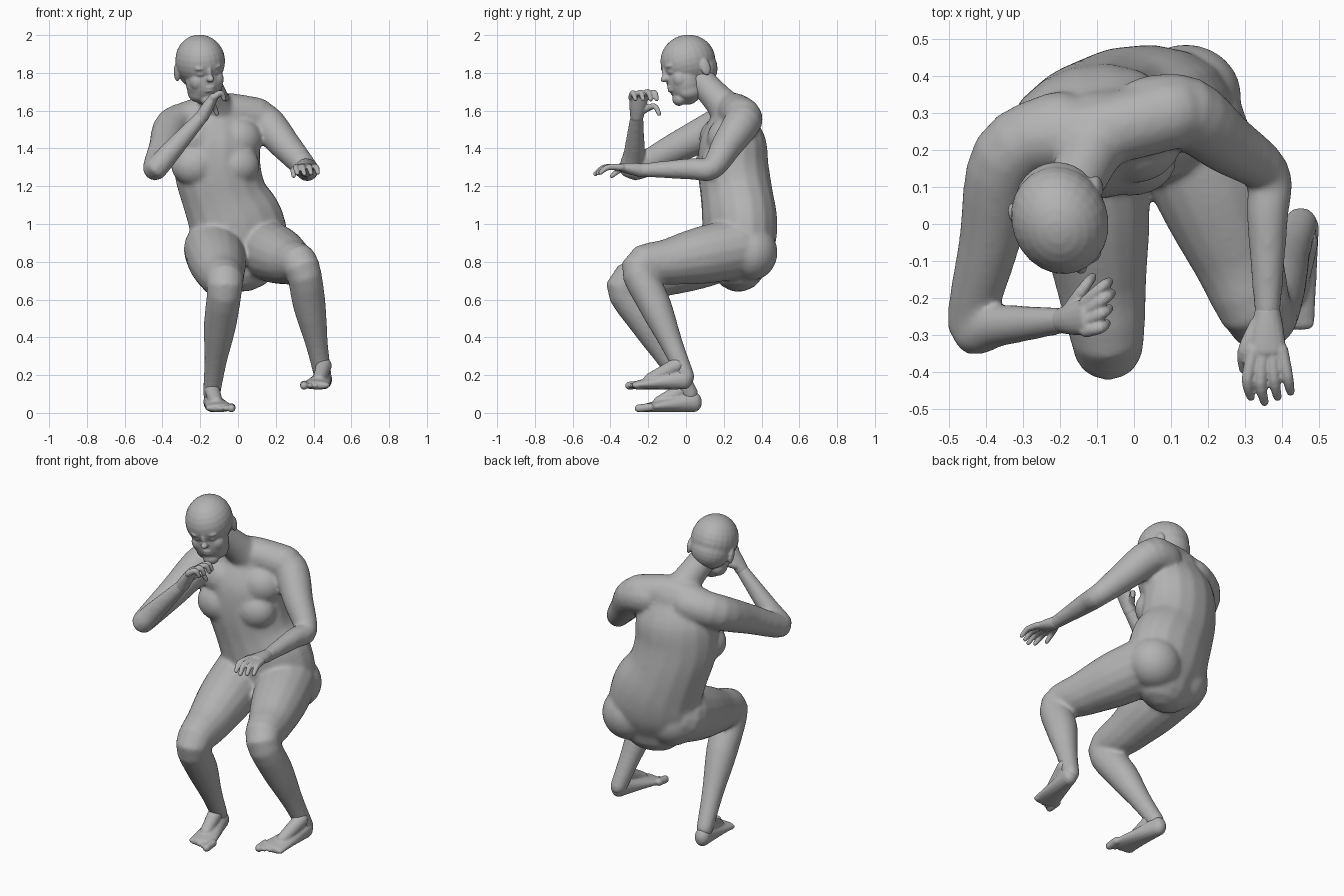
import bpy, bmesh
from math import sin, cos, pi, radians
from mathutils import Matrix, Vector

cube = bpy.data.objects.get("Cube")
if cube:
    bpy.data.objects.remove(cube, do_unlink=True)

grey = bpy.data.materials.new("matte grey")
grey.use_nodes = True
colour = (0.45, 0.45, 0.45, 1)
grey.diffuse_color = colour
grey.node_tree.nodes["Principled BSDF"].inputs["Base Color"].default_value = colour


def blend(before, start, end, after, t):
    """Smooth curve from start to end, for points and for widths."""
    leave, arrive = (end - before) / 2, (after - start) / 2
    ease = t * t * (3 - 2 * t)
    return (start + (end - start) * ease + leave * (t * (1 - t) ** 2)
            - arrive * (t * t * (1 - t)))


def tube(bm, rings, side, sides=16, steps=4):
    """Round-ended tube through rings of (centre, half width, half depth)."""
    rings = [(Vector(centre), width, depth) for centre, width, depth in rings]
    last = len(rings) - 1
    path = []
    for i in range(last):
        around = (rings[max(i - 1, 0)], rings[i], rings[i + 1], rings[min(i + 2, last)])
        for k in range(steps):
            path.append([blend(*values, k / steps) for values in zip(*around)])
    path.append(rings[last])
    end = len(path) - 1
    sections = []
    for i, (centre, width, depth) in enumerate(path):
        along = path[min(i + 1, end)][0] - path[max(i - 1, 0)][0]
        sections.append((centre, along.normalized(), width, depth))

    def cap(section, sign):
        centre, along, width, depth = section
        angles = [k * pi / 7 for k in (1, 2, 3)]
        return [(centre + along * (sign * min(width, depth) * sin(a)), along,
                 width * cos(a), depth * cos(a)) for a in angles]

    sections = cap(sections[0], -1)[::-1] + sections + cap(sections[-1], 1)
    turns = [2 * pi * k / sides for k in range(sides)]
    loops = []
    for centre, along, width, depth in sections:
        u = Vector(side)
        u = (u - along * u.dot(along)).normalized()
        v = along.cross(u)
        loops.append([bm.verts.new(centre + u * (width * cos(a)) + v * (depth * sin(a)))
                      for a in turns])
    for low, high in zip(loops, loops[1:]):
        for k in range(sides):
            n = (k + 1) % sides
            bm.faces.new((low[k], low[n], high[n], high[k]))
    bm.faces.new(loops[0][::-1])
    bm.faces.new(loops[-1])


def limb(bm, joints, stations, side):
    """Tube along joints; a station is a place (joint number plus fraction) and a radius."""
    joints = [Vector(joint) for joint in joints]
    rings = []
    for place, radius in stations:
        i = min(int(place), len(joints) - 2)
        rings.append((joints[i].lerp(joints[i + 1], place - i), radius, radius))
    tube(bm, rings, side)


def ball(bm, centre, radii, frame=Matrix()):
    matrix = frame @ Matrix.Translation(centre) @ Matrix.Diagonal((*radii, 1))
    bmesh.ops.create_uvsphere(bm, u_segments=24, v_segments=14, radius=1, matrix=matrix)


def finish(bm, name, voxel, smoothing):
    """Fuse the overlapping forms into one smooth skin."""
    bmesh.ops.recalc_face_normals(bm, faces=bm.faces)
    mesh = bpy.data.meshes.new(name)
    bm.to_mesh(mesh)
    bm.free()
    mesh.materials.append(grey)
    obj = bpy.data.objects.new(name, mesh)
    bpy.context.collection.objects.link(obj)
    fuse = obj.modifiers.new("fuse", 'REMESH')
    fuse.mode = 'VOXEL'
    fuse.voxel_size = voxel
    fuse.use_smooth_shade = True
    soften = obj.modifiers.new("soften", 'SMOOTH')
    soften.factor = 0.5
    soften.iterations = smoothing


# torso, from seat to shoulders
body = bmesh.new()
tube(body, [((.02, .28, .78), .19, .14), ((.01, .285, .88), .26, .18),
            ((-.01, .285, 1), .26, .195), ((-.07, .27, 1.14), .23, .19),
            ((-.11, .25, 1.3), .235, .185), ((-.11, .25, 1.45), .23, .17),
            ((-.1, .25, 1.57), .18, .11)], side=(1, .25, 0))
# neck
limb(body, [(-.1, .25, 1.57), (-.13, .17, 1.66), (-.18, .06, 1.78)],
     [(0, .11), (1, .083), (2, .075)], side=(1, 0, 0))
# shoulder yoke
limb(body, [(-.27, .23, 1.55), (-.09, .25, 1.6), (.1, .3, 1.57)],
     [(0, .1), (1, .095), (2, .1)], side=(0, 0, 1))
# chest and seat fullness
for s in (-1, 1):
    ball(body, (s * .11 - .12, .16 + s * .015, 1.31), (.125, .1, .11))
    ball(body, (s * .11 - .11, .21 + s * .02, 1.45), (.13, .12, .12))
    ball(body, (s * .12 + .02, .31 + s * .035, .85), (.15, .14, .15))

# arms
left_wrist, right_wrist = (.36, -.24, 1.285), (-.19, -.26, 1.57)
arm = [(0, .1), (1, .1), (1.5, .083), (2, .063), (2.3, .057), (3, .036)]
limb(body, [(.04, .3, 1.56), (.14, .3, 1.54), (.36, .135, 1.295), left_wrist],
     arm, side=(0, 0, 1))
limb(body, [(-.2, .26, 1.56), (-.34, .18, 1.52), (-.44, -.28, 1.29), right_wrist],
     arm, side=(1, 0, -1))

# legs
leg = [(0, .16), (.35, .153), (.7, .123), (1, .095), (1.35, .087), (1.7, .06), (2, .047)]
limb(body, [(.14, .27, .87), (.34, -.25, .77), (.45, 0, .19)], leg, side=(1, 0, 0))
limb(body, [(-.13, .23, .87), (-.07, -.33, .67), (-.14, .02, .1)], leg, side=(1, 0, 0))
finish(body, "body", .01, 14)

# head, shaped in its own tilted frame
pose = (Matrix.Translation((-.2, .01, 1.865)) @ Matrix.Rotation(radians(20), 4, 'Z')
        @ Matrix.Rotation(radians(12), 4, 'X') @ Matrix.Rotation(radians(-8), 4, 'Y'))
head = bmesh.new()
ball(head, (0, 0, 0), (.13, .148, .137), pose)         # skull
ball(head, (0, .04, -.05), (.112, .108, .11), pose)    # back of skull
ball(head, (0, -.045, -.1), (.1, .095, .13), pose)     # face
ball(head, (0, -.1, -.19), (.045, .035, .035), pose)   # chin
ball(head, (0, -.14, -.04), (.013, .018, .04), pose)   # nose bridge
ball(head, (0, -.148, -.068), (.02, .027, .018), pose) # nose tip
for s in (-1, 1):
    ball(head, (0, -.13, s * .009 - .125), (.03, .018, .01), pose)     # lip
    ball(head, (s * .04, -.12, -.01), (.036, .024, .013), pose)        # brow
    ball(head, (s * .04, -.116, -.042), (.023, .02, .013), pose)       # eye
    ball(head, (s * .052, -.085, -.09), (.042, .042, .05), pose)       # cheek
    ball(head, (s * .045, -.04, -.16), (.045, .07, .05), pose)         # jaw
    ball(head, (s * .12, .045, -.06), (.014, .028, .048), pose)        # ear
finish(head, "head", .006, 5)


def hand(name, wrist, knuckles, across, reach, curl):
    """Palm, four fanned fingers and a thumb; across points to the little finger."""
    bm = bmesh.new()
    wrist, knuckles, across, reach, curl = map(Vector, (wrist, knuckles, across, reach, curl))
    tube(bm, [(wrist, .036, .036), (wrist.lerp(knuckles, .5), .045, .032),
              (knuckles, .05, .024)], across)
    digits = []
    for i in range(4):
        fan = i - 1.5
        length = 1 - .1 * abs(i - 1)
        base = knuckles + across * (.025 * fan)
        middle = base + reach * length + across * (.011 * fan)
        digits.append((base, middle, middle + curl * length))
    base = wrist.lerp(knuckles, .3) - across * .03
    middle = base + reach * .8 - across * .035
    digits.append((base, middle, middle + curl - across * .01))
    for joints in digits:
        tube(bm, [(p, r, r) for p, r in zip(joints, (.019, .016, .012))], across, sides=10)
    finish(bm, name, .005, 2)


hand("left_hand", left_wrist, (.36, -.34, 1.3), (1, 0, 0), (0, -.09, 0), (.01, -.05, -.035))
hand("right_hand", right_wrist, (-.13, -.25, 1.67), (0, -1, 0), (.05, .03, .03),
     (.02, .015, -.04))


def foot(name, x, y, z, inward):
    """Sole that widens and flattens towards five toes, with the big toe inward."""
    bm = bmesh.new()
    sole = []
    for k in range(5):
        f = k / 4
        thick = .055 - .032 * f
        sole.append(((x + inward * .045 * f, y + .04 - .25 * f, z + thick + .004),
                     .044 + .034 * f, thick))
    tube(bm, sole, side=(1, 0, 0))
    # instep
    limb(bm, [(x, y, z + .13), (x + inward * .025, y - .14, z + .055)],
         [(0, .042), (1, .035)], side=(1, 0, 0))
    for i in range(5):
        r = .015 if i else .022
        across = x + inward * (.105 - .03 * i)
        tip = y - .25 + .01 * i
        tube(bm, [((across, y - .19, z + .03), r, r), ((across, tip, z + .024), r, r)],
             side=(1, 0, 0), sides=10)
    finish(bm, name, .006, 2)


foot("right_foot", -.14, 0, 0, 1)
foot("left_foot", .455, -.05, .12, -1)
